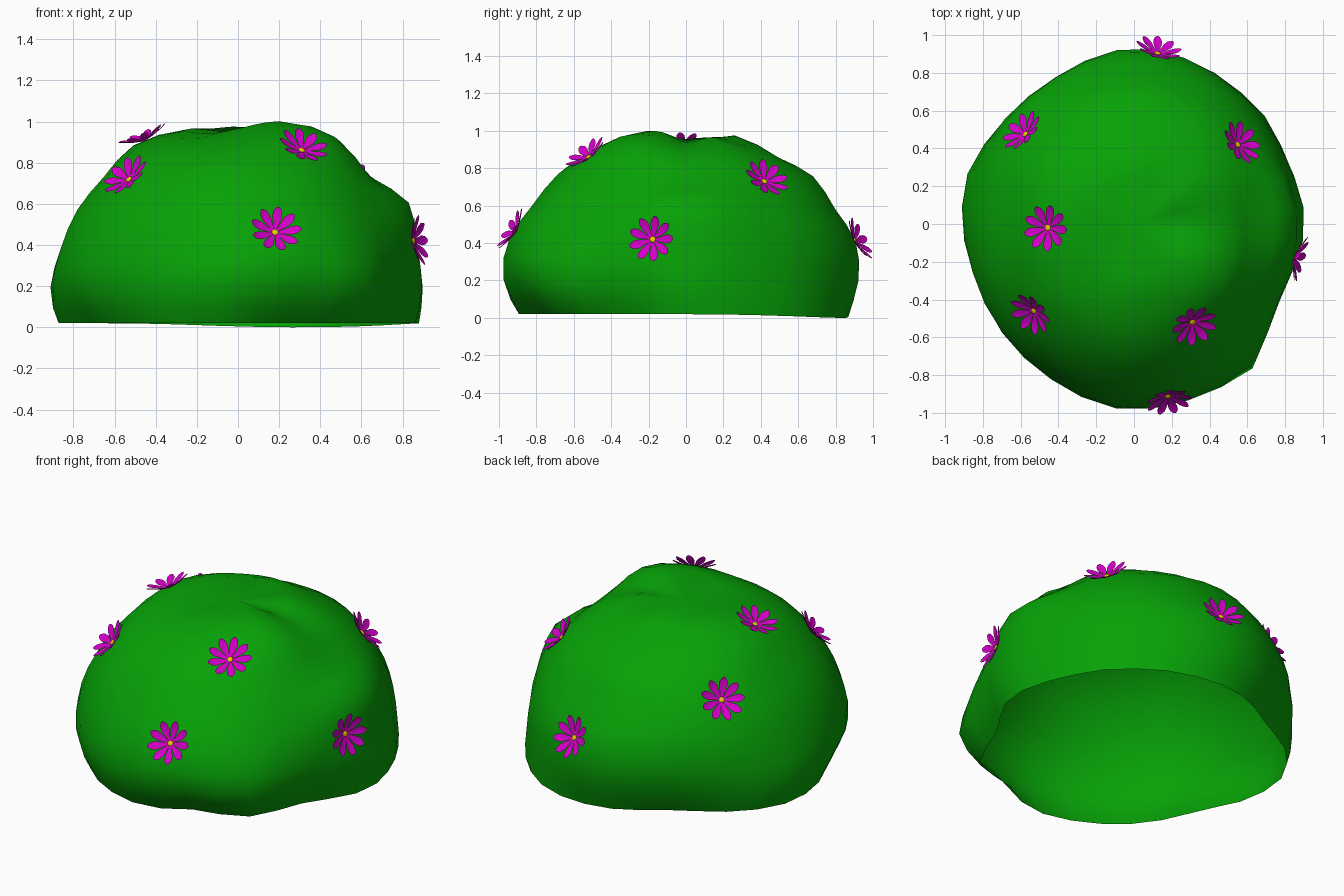
import bpy, bmesh
from math import sin, cos, pi, exp, radians, floor
from mathutils import Vector, Matrix
from mathutils.bvhtree import BVHTree

if "Cube" in bpy.data.objects:
    bpy.data.objects.remove(bpy.data.objects["Cube"])


def material(name, rgb):
    m = bpy.data.materials.new(name)
    m.diffuse_color = (*rgb, 1)
    m.use_nodes = True
    m.node_tree.nodes["Principled BSDF"].inputs["Base Color"].default_value = m.diffuse_color
    return m


GREEN = material("leaf_green", (0.002, 0.36, 0.002))
MAGENTA = material("petal_magenta", (0.65, 0.0, 0.58))
YELLOW = material("pollen_yellow", (0.85, 0.6, 0.0))


def make_object(name, bm, mats):
    me = bpy.data.meshes.new(name)
    bm.to_mesh(me)
    bm.free()
    for m in mats:
        me.materials.append(m)
    for p in me.polygons:
        p.use_smooth = True
    ob = bpy.data.objects.new(name, me)
    bpy.context.collection.objects.link(ob)
    return ob


def catmull(p0, p1, p2, p3, t):
    return 0.5 * (2 * p1 + (p2 - p0) * t + (2 * p0 - 5 * p1 + 4 * p2 - p3) * t * t
                  + (3 * p1 - p0 - 3 * p2 + p3) * t ** 3)


# Bush: lumpy open dome. Rows = every 30 deg around from +x,
# columns = distance from the origin at elevations 0..75 deg
RADII = [
    (.88, .925, .96, 1.035, .975, 1.0, .97),
    (.87, .89, .94, .98, 1.0, 1.01, 1.0),
    (.90, .925, .97, .99, 1.01, 1.0, .99),
    (.86, .945, 1.0, .99, 1.02, .99, 1.01),
    (.78, .88, .96, .99, 1.01, 1.0, 1.0),
    (.86, .91, .95, .98, 1.0, 1.02, 1.0),
    (.86, .925, .945, .97, .98, 1.02, .99),
    (.82, .92, .96, .98, 1.0, 1.01, .98),
    (.87, .95, .98, 1.0, 1.01, 1.01, .975),
    (.90, 1.01, 1.035, 1.02, 1.03, 1.02, 1.0),
    (.86, .99, 1.03, 1.02, 1.03, 1.055, 1.03),
    (.79, .885, .95, .98, 1.01, 1.07, 1.03),
]
ELEVATIONS = (0, 12, 24, 36, 48, 60, 75)
POLE = 0.945
SEGS = 32
# Local bulges and dents near the ground: azimuth, amount, width, elevation
LUMPS = [(310, .06, 12, 8), (288, -.07, 12, 0), (338, -.02, 10, 4),
         (165, .03, 12, 6), (200, -.03, 12, 0), (36, .02, 10, 5)]


def radius(col, az):
    f = az / (2 * pi) * 12
    i = floor(f)
    return catmull(*(RADII[(i + k) % 12][col] for k in (-1, 0, 1, 2)), f - i)


def lumps(az, el):
    total = 0
    for a, amount, width, e in LUMPS:
        d = (az * 180 / pi - a + 180) % 360 - 180
        total += amount * exp(-(d / width) ** 2 - ((el - e) / 12) ** 2)
    return total


bm = bmesh.new()
rings = []
for ring in range(13):
    c = min(ring // 2, 6)
    half = ring % 2 == 1
    verts = []
    for s in range(SEGS):
        az = 2 * pi * (s + 0.5) / SEGS
        col = [radius(k, az) for k in range(7)] + [POLE]
        el, r = ELEVATIONS[c], col[c]
        if half:
            el = (ELEVATIONS[c] + ELEVATIONS[min(c + 1, 6)]) / 2
            r = catmull(col[max(c - 1, 0)], col[c], col[c + 1], col[c + 2], 0.5)
        r += lumps(az, el)
        el = radians(el)
        z = r * sin(el)
        if ring == 0:
            z = 0.02 - 0.02 * max(0, cos(az - radians(70))) ** 4
        verts.append(bm.verts.new((r * cos(el) * cos(az), r * cos(el) * sin(az), z)))
    rings.append(verts)
top = bm.verts.new((0, 0, POLE))
for a, b in zip(rings, rings[1:]):
    for s in range(SEGS):
        n = (s + 1) % SEGS
        bm.faces.new((a[s], a[n], b[n], b[s]))
for s in range(SEGS):
    bm.faces.new((rings[-1][s], rings[-1][(s + 1) % SEGS], top))
bm.normal_update()
surface = BVHTree.FromBMesh(bm)
make_object("bush", bm, [GREEN])


# Flower: cupped pointed petals around a small yellow centre
def flower_mesh(petals=9):
    bm = bmesh.new()
    outline = [(.010, .004, .002), (.045, .015, .010), (.080, .024, .021),
               (.105, .021, .031), (.120, .010, .038)]   # reach, half width, height
    for k in range(petals):
        rot = Matrix.Rotation(2 * pi * k / petals, 3, 'Z')
        rows = [[bm.verts.new(rot @ Vector((x, y, z - 0.004 * (y == 0))))
                 for y in (-w, 0, w)] for x, w, z in outline]
        tip = bm.verts.new(rot @ Vector((.125, 0, .040)))
        for a, b in zip(rows, rows[1:]):
            for j in range(2):
                bm.faces.new((a[j], b[j], b[j + 1], a[j + 1]))
        for j in range(2):
            bm.faces.new((rows[-1][j], tip, rows[-1][j + 1]))
    old = set(bm.faces)
    bmesh.ops.create_uvsphere(bm, u_segments=12, v_segments=8, radius=0.017,
                              matrix=Matrix.Translation((0, 0, .003)) @ Matrix.Diagonal((1, 1, .4, 1)))
    for f in bm.faces:
        if f not in old:
            f.material_index = 1
    return bm


# Flowers scattered over the dome, facing outwards
SPOTS = [(.18, -.91, .46), (-.54, -.47, .73), (.31, -.52, .86), (.86, -.18, .42),
         (-.46, -.02, .92), (.55, .42, .73), (.13, .92, .42), (-.59, .49, .68)]
for i, spot in enumerate(SPOTS):
    co, normal, _, _ = surface.find_nearest(Vector(spot))
    ob = make_object(f"flower_{i + 1}", flower_mesh(), [MAGENTA, YELLOW])
    pos = co + normal * 0.005
    ob.matrix_world = Matrix.Translation(pos) @ normal.to_track_quat('Z', 'Y').to_matrix().to_4x4()
